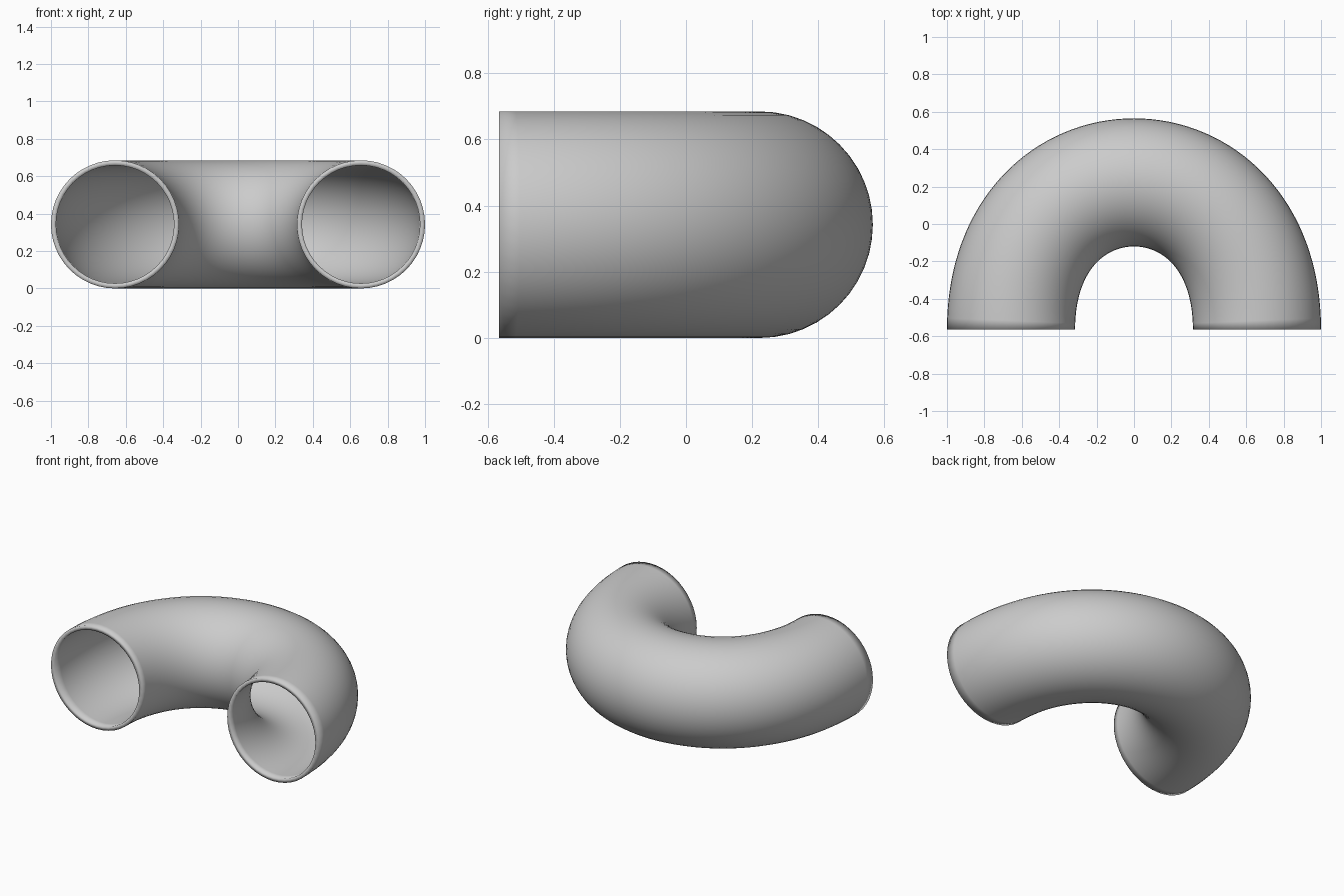
import bpy, bmesh, math
from mathutils import Vector

if "Cube" in bpy.data.objects:
    bpy.data.objects.remove(bpy.data.objects["Cube"])

R = 0.3425          # outer tube radius
WALL = 0.027        # wall thickness
A = 1.0 - R         # half distance between the leg centres
Y0 = -0.565         # open ends
H = 1.05            # handle length of the U-shaped path
RINGS, SIDES = 64, 48


def path(t):
    # Single cubic bezier forming the U, with its direction
    x = A * (-1 + 6 * t * t - 4 * t ** 3)
    y = Y0 + 3 * t * (1 - t) * H
    d = Vector((A * 12 * t * (1 - t), 3 * H * (1 - 2 * t), 0)).normalized()
    return Vector((x, y, R)), d


def ring(bm, t, radius):
    c, d = path(t)
    side = Vector((-d.y, d.x, 0))
    up = Vector((0, 0, 1))
    return [bm.verts.new(c + radius * (math.cos(a) * side + math.sin(a) * up))
            for a in (2 * math.pi * i / SIDES for i in range(SIDES))]


def bridge(bm, a, b):
    for i in range(SIDES):
        j = (i + 1) % SIDES
        bm.faces.new((a[i], a[j], b[j], b[i]))


# Hollow bent pipe: outer skin, then back along the inner skin, closed by the rims
bm = bmesh.new()
ts = [i / RINGS for i in range(RINGS + 1)]
loops = [ring(bm, t, R) for t in ts] + [ring(bm, t, R - WALL) for t in reversed(ts)]
for k in range(len(loops)):
    bridge(bm, loops[k], loops[(k + 1) % len(loops)])
bmesh.ops.recalc_face_normals(bm, faces=bm.faces)
for f in bm.faces:
    f.smooth = True

mesh = bpy.data.meshes.new("bent_pipe")
bm.to_mesh(mesh)
bm.free()
pipe = bpy.data.objects.new("bent_pipe", mesh)
bpy.context.collection.objects.link(pipe)
